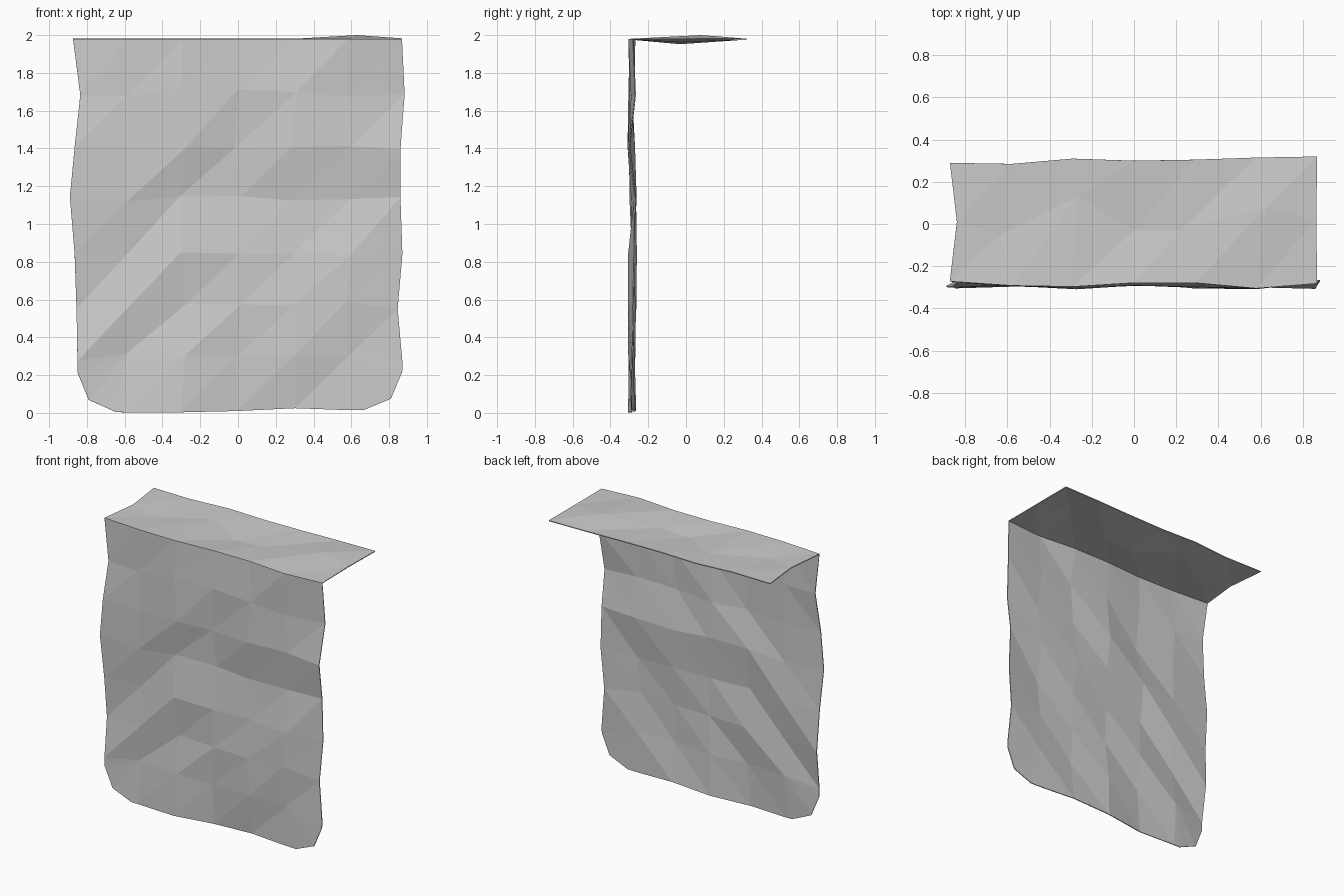
import bpy, bmesh, random

if "Cube" in bpy.data.objects:
    bpy.data.objects.remove(bpy.data.objects["Cube"])

random.seed(4)
COLS, DROP = 7, 7          # columns across, cells down the hanging part
xs = [-0.87 + 0.29 * i for i in range(COLS)]

# Side outlines and edges read from bottom to top
left = [-0.85, -0.85, -0.855, -0.865, -0.89, -0.865, -0.835, -0.873]
right = [0.87, 0.87, 0.845, 0.87, 0.86, 0.86, 0.882, 0.868]
hem = [0.01, 0.003, 0.003, 0.01, 0.025, 0.015, 0.015]
fold = [-0.27, -0.29, -0.295, -0.277, -0.277, -0.303, -0.28]
mid = [(-0.84, 0.01, 1.975), (-0.63, -0.05, 1.965), (-0.27, 0.13, 1.972), (0, -0.03, 1.955),
       (0.22, -0.03, 1.965), (0.63, 0.08, 1.997), (0.865, 0.02, 1.98)]
back = [0.29, 0.285, 0.31, 0.30, 0.305, 0.315, 0.32]


def jit(a):
    return random.uniform(-a, a)


# Hanging part, wavy rows
rows = []
for r in range(DROP):
    row = []
    for c in range(COLS):
        x = left[r] if c == 0 else right[r] if c == COLS - 1 else xs[c] + jit(0.02)
        z = hem[c] if r == 0 else 0.01 + r * 0.2815 + jit(0.025)
        row.append((x, -0.285 + jit(0.022), z))
    rows.append(row)


def edge_row(ys):
    return [(left[-1] if c == 0 else right[-1] if c == COLS - 1 else xs[c], y, 1.978)
            for c, y in enumerate(ys)]


# Fold line, then the flat top part
rows += [edge_row(fold), mid, edge_row(back)]

bm = bmesh.new()
grid = [[bm.verts.new(p) for p in row] for row in rows]
for a, b in zip(grid, grid[1:]):
    for c in range(COLS - 1):
        bm.faces.new((a[c], a[c + 1], b[c + 1], b[c]))

# Rounded lower corners
bmesh.ops.bevel(bm, geom=[grid[0][0], grid[0][-1]], offset=0.205, segments=2,
                profile=0.5, affect='VERTICES')
bmesh.ops.triangulate(bm, faces=bm.faces[:], quad_method='FIXED')

mesh = bpy.data.meshes.new("draped_cloth")
bm.to_mesh(mesh)
bm.free()
cloth = bpy.data.objects.new("draped_cloth", mesh)
bpy.context.collection.objects.link(cloth)

# Thin fabric thickness
solid = cloth.modifiers.new("thickness", 'SOLIDIFY')
solid.thickness = 0.006
solid.offset = 0
